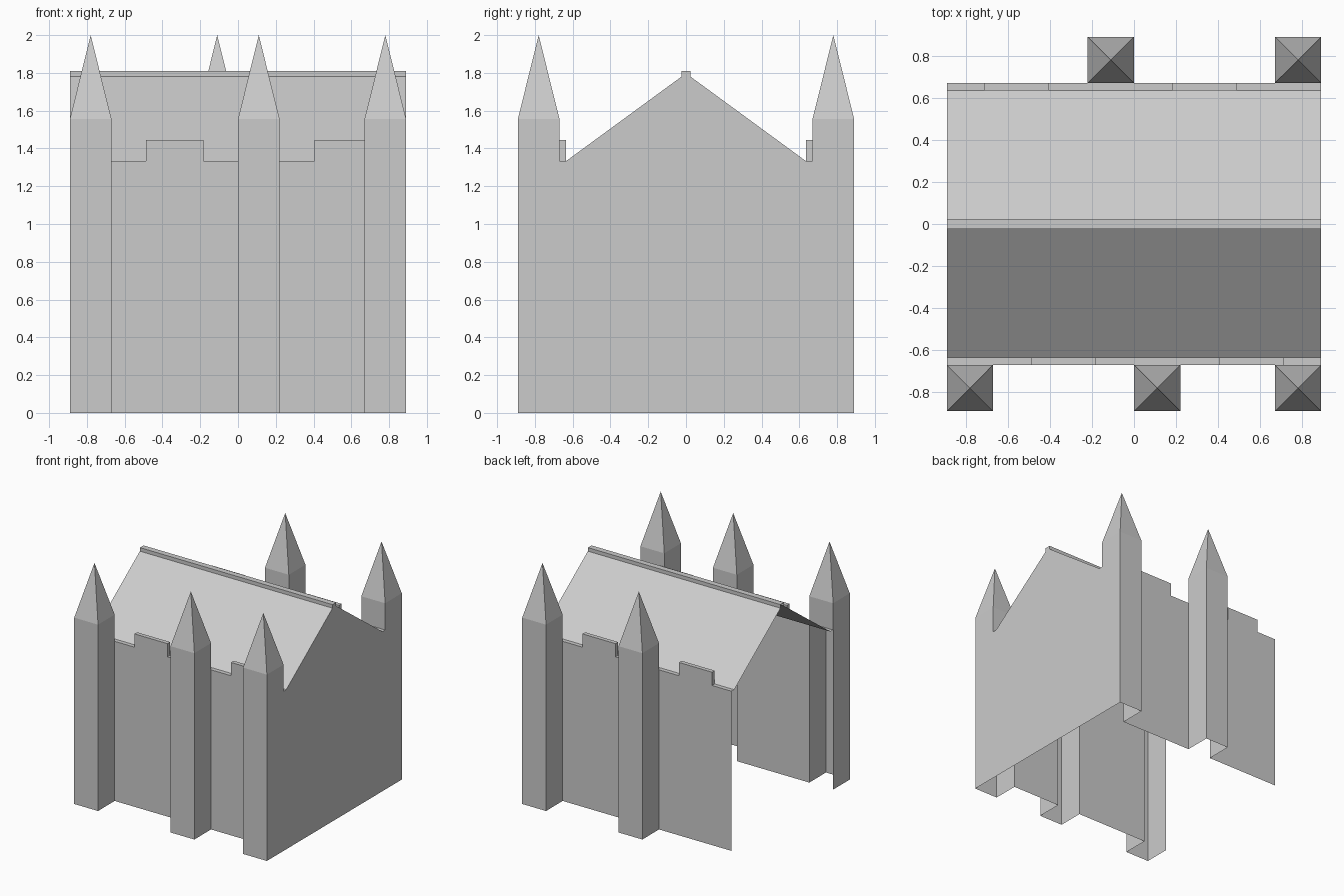
import bpy
import bmesh
from mathutils import Vector

cube = bpy.data.objects.get("Cube")
if cube:
    bpy.data.objects.remove(cube, do_unlink=True)

# Main dimensions
HALF = 0.89        # outer half width
WALL = 0.67        # side wall plane
LEDGE = 0.635      # inner edge of the parapet
EAVE = 1.333       # wall top
MERLON = 1.444     # merlon top
RIDGE, RIDGE_TOP, RIDGE_Y = 1.78, 1.81, 0.024
SHAFT, TIP = 1.556, 2.0

stone = bpy.data.materials.new("grey stone")
stone.use_nodes = True
colour = (0.6, 0.6, 0.6, 1)
stone.diffuse_color = colour
stone.node_tree.nodes["Principled BSDF"].inputs["Base Color"].default_value = colour


def panel(bm, points, outward):
    """Add one flat face whose normal points outward."""
    face = bm.faces.new([bm.verts.new(p) for p in points])
    face.normal_update()
    if face.normal.dot(Vector(outward)) < 0:
        face.normal_flip()


def upright(bm, a, b, z0, z1, outward):
    """Add a vertical rectangle over the ground line a-b."""
    panel(bm, [(*a, z0), (*b, z0), (*b, z1), (*a, z1)], outward)


def finish(bm, name):
    bmesh.ops.remove_doubles(bm, verts=bm.verts, dist=0.0001)
    mesh = bpy.data.meshes.new(name)
    bm.to_mesh(mesh)
    bm.free()
    mesh.materials.append(stone)
    bpy.context.collection.objects.link(bpy.data.objects.new(name, mesh))


# Roof sheet: parapet ledge, slope and ridge beam swept along x
half = [(-WALL, EAVE), (-LEDGE, EAVE), (-RIDGE_Y, RIDGE), (-RIDGE_Y, RIDGE_TOP)]
profile = half + [(-y, z) for y, z in reversed(half)]
bm = bmesh.new()
for (y0, z0), (y1, z1) in zip(profile, profile[1:]):
    panel(bm, [(-HALF, y0, z0), (HALF, y0, z0), (HALF, y1, z1), (-HALF, y1, z1)],
          (0, (y0 + y1), 1))
finish(bm, "roof")

# Closed gable end; the opposite end stays open
bm = bmesh.new()
outline = [(-WALL, 0)] + profile + [(WALL, 0)]
panel(bm, [(HALF, y, z) for y, z in outline], (1, 0, 0))
finish(bm, "gable_wall")


def wall(name, side, spans):
    """Thin wall sheets between the towers."""
    bm = bmesh.new()
    for x0, x1 in spans:
        upright(bm, (x0, side * WALL), (x1, side * WALL), 0, EAVE, (0, side, 0))
    finish(bm, name)


def merlon(name, side, x0, x1):
    """Raised parapet block, open underneath."""
    bm = bmesh.new()
    ya, yb = side * WALL, side * LEDGE
    upright(bm, (x0, ya), (x1, ya), EAVE, MERLON, (0, side, 0))
    upright(bm, (x0, yb), (x1, yb), EAVE, MERLON, (0, -side, 0))
    upright(bm, (x0, ya), (x0, yb), EAVE, MERLON, (-1, 0, 0))
    upright(bm, (x1, ya), (x1, yb), EAVE, MERLON, (1, 0, 0))
    panel(bm, [(x0, ya, MERLON), (x1, ya, MERLON), (x1, yb, MERLON), (x0, yb, MERLON)],
          (0, 0, 1))
    finish(bm, name)


def tower(name, side, x0, x1):
    """Hollow shaft, open to the inside below the eave, with a pyramid spire."""
    bm = bmesh.new()
    yi, yo = side * WALL, side * HALF
    upright(bm, (x0, yo), (x1, yo), 0, SHAFT, (0, side, 0))
    upright(bm, (x0, yi), (x0, yo), 0, SHAFT, (-1, 0, 0))
    upright(bm, (x1, yi), (x1, yo), 0, SHAFT, (1, 0, 0))
    upright(bm, (x0, yi), (x1, yi), EAVE, SHAFT, (0, -side, 0))
    corners = [(x0, yi), (x1, yi), (x1, yo), (x0, yo)]
    tip = ((x0 + x1) / 2, (yi + yo) / 2, TIP)
    for a, b in zip(corners, corners[1:] + corners[:1]):
        panel(bm, [(*a, SHAFT), (*b, SHAFT), tip], (0, 0, 1))
    finish(bm, name)


WIDTH = HALF - WALL
wall("front_wall", -1, [(-WALL, 0), (WIDTH, WALL)])
wall("back_wall", 1, [(-HALF, -WIDTH), (0, WALL)])

for i, x in enumerate((-0.487, 0.405)):
    merlon(f"front_merlon_{i + 1}", -1, x, x + 0.305)
    merlon(f"back_merlon_{i + 1}", 1, -x - 0.305, -x)

tower("front_right_tower", -1, -HALF, -WALL)
tower("front_middle_tower", -1, 0, WIDTH)
tower("front_left_tower", -1, WALL, HALF)
tower("back_middle_tower", 1, -WIDTH, 0)
tower("back_left_tower", 1, WALL, HALF)
